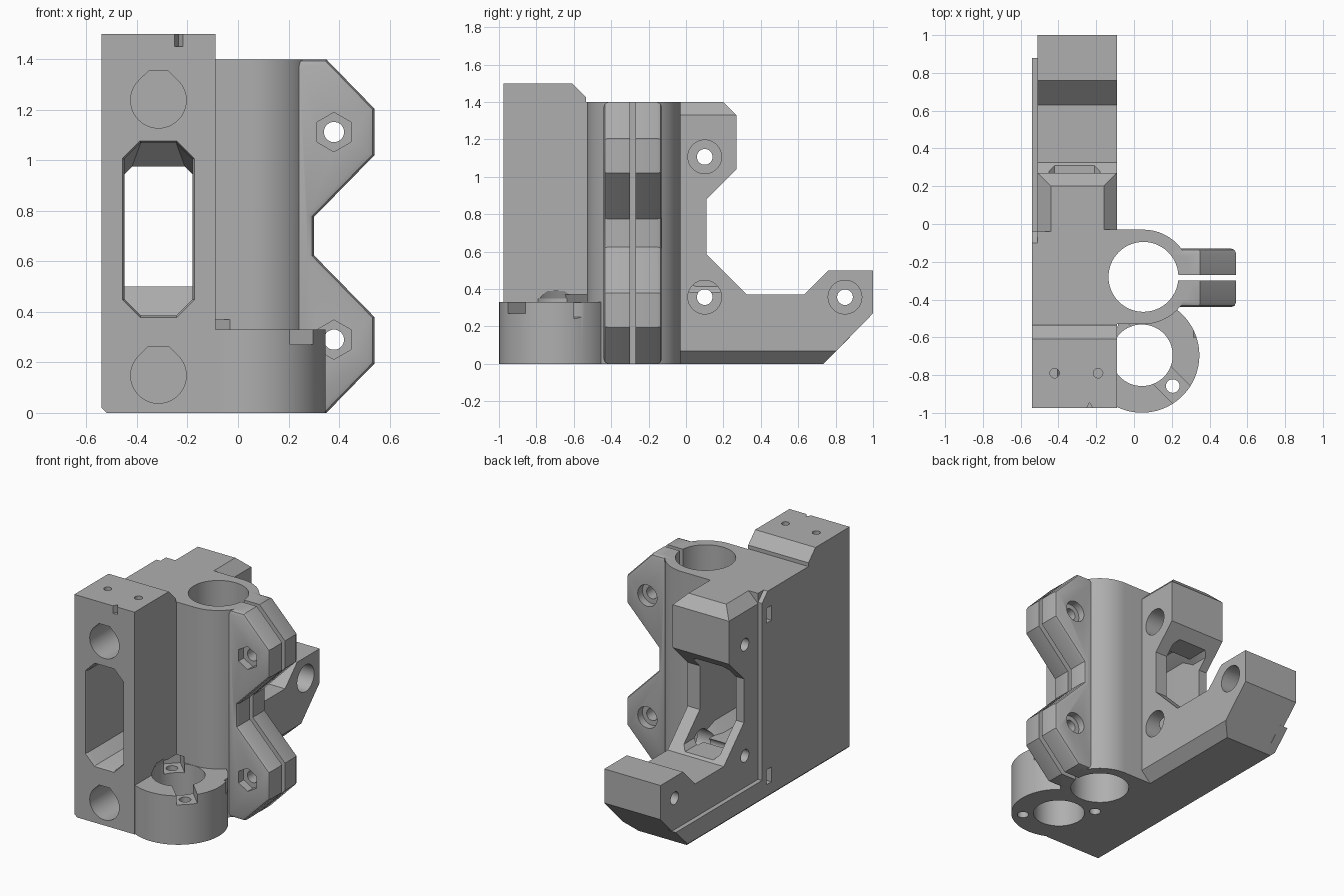
import bpy, bmesh, math

cube = bpy.data.objects.get("Cube")
if cube:
    bpy.data.objects.remove(cube, do_unlink=True)

grey = bpy.data.materials.new("plain_grey")
grey.use_nodes = True
grey.diffuse_color = (0.43, 0.43, 0.43, 1)
grey.node_tree.nodes["Principled BSDF"].inputs["Base Color"].default_value = (0.43, 0.43, 0.43, 1)


def place(axis, u, v, d):
    return {"x": (d, u, v), "y": (u, d, v), "z": (u, v, d)}[axis]


def loft(name, axis, sections):
    """Solid through matching outlines, each given as (depth, points)."""
    bm = bmesh.new()
    rings = [[bm.verts.new(place(axis, u, v, d)) for u, v in pts] for d, pts in sections]
    n = len(rings[0])
    for a, b in zip(rings, rings[1:]):
        for i in range(n):
            bm.faces.new((a[i], a[(i + 1) % n], b[(i + 1) % n], b[i]))
    bm.faces.new(rings[0])
    bm.faces.new(rings[-1])
    bmesh.ops.recalc_face_normals(bm, faces=bm.faces)
    mesh = bpy.data.meshes.new(name)
    bm.to_mesh(mesh)
    bm.free()
    obj = bpy.data.objects.new(name, mesh)
    bpy.context.collection.objects.link(obj)
    mesh.materials.append(grey)
    return obj


def prism(name, axis, pts, lo, hi):
    return loft(name, axis, [(lo, pts), (hi, pts)])


def circle(u, v, r, n=64, start=0.0):
    return [(u + r * math.cos(start + 2 * math.pi * i / n),
             v + r * math.sin(start + 2 * math.pi * i / n)) for i in range(n)]


def rect(u0, v0, u1, v1):
    return [(u0, v0), (u1, v0), (u1, v1), (u0, v1)]


def octagon(u0, v0, u1, v1, c):
    return [(u0 + c, v0), (u1 - c, v0), (u1, v0 + c), (u1, v1 - c),
            (u1 - c, v1), (u0 + c, v1), (u0, v1 - c), (u0, v0 + c)]


def teardrop(u, v, r):
    arc = [math.radians(135 + 270 * i / 40) for i in range(41)]
    pts = [(u + r * math.cos(a), v + r * math.sin(a)) for a in arc]
    return pts + [(u + 0.04, v + r + 0.005), (u - 0.04, v + r + 0.005)]


def apply_modifier(obj, mod):
    bpy.context.view_layer.objects.active = obj
    bpy.ops.object.modifier_apply(modifier=mod.name)


def combine(obj, other, operation):
    mod = obj.modifiers.new("combine", "BOOLEAN")
    mod.operation = operation
    mod.solver = "EXACT"
    mod.object = other
    apply_modifier(obj, mod)
    bpy.data.objects.remove(other, do_unlink=True)


# Main body: rod block in front, motor arms behind
front_pts = [(-0.975, 0), (-0.975, 1.5), (-0.61, 1.5), (-0.535, 1.425), (-0.535, 1.4)]
body_pts = front_pts + [(0.2, 1.4), (0.27, 1.33), (0.27, 1.04), (0.11, 0.88),
                        (0.11, 0.585), (0.325, 0.37), (0.63, 0.37), (0.76, 0.5),
                        (1, 0.5), (1, 0.27), (0.735, 0)]
body = prism("clamp_bracket", "x", body_pts, -0.51, -0.09)

# Chamfers along the arm edges
c = 0.07
for x, s, z, t, y0 in ((-0.09, 1, 1.4, 1, -0.03), (-0.51, -1, 1.4, 1, -0.04), (-0.09, 1, 0, -1, -0.03)):
    e = 0.02
    tri = [(x + s * e, z + t * e), (x - s * (c + e), z + t * e), (x + s * e, z - t * (c + e))]
    combine(body, prism("edge_cutter", "y", tri, y0, 1.1), "DIFFERENCE")

# Raised left side and its low strip
combine(body, prism("left_skin", "x", front_pts + [(-0.1, 1.4), (-0.04, 1.34), (-0.04, 0)],
                    -0.54, -0.48), "UNION")
strip = [(-0.1, 0), (0.735, 0), (0.88, 0.145), (-0.1, 0.145)]
combine(body, prism("left_strip", "x", strip, -0.54, -0.48), "UNION")
combine(body, prism("corner_cutter", "y", [(-0.56, -0.02), (-0.5, -0.02), (-0.56, 0.04)],
                    -1.1, 1.1), "DIFFERENCE")

# Bearing tube with its flat web to the body
BX, BY = 0.05, -0.28
half = [(BX + 0.25 * math.cos(math.radians(a)), BY + 0.25 * math.sin(math.radians(a)))
        for a in range(-90, 91, 5)]
combine(body, prism("bearing_tube", "z", half + [(-0.2, -0.03), (-0.2, -0.53)], 0, 1.4), "UNION")

# Clamp flanges
low = [(0.1, 0), (0.35, 0), (0.54, 0.195), (0.54, 0.38), (0.3, 0.625)]
flange_pts = low + [(u, 1.4 - v) for u, v in reversed(low)]
flange = prism("clamp_flange", "y", flange_pts, -0.44, -0.13)
bevel = flange.modifiers.new("rim", "BEVEL")
bevel.width = 0.025
bevel.segments = 2
bevel.limit_method = "ANGLE"
bevel.angle_limit = math.radians(60)
apply_modifier(flange, bevel)
combine(body, flange, "UNION")

# Screw nut ring
NX, NY = 0.042, -0.695
combine(body, prism("nut_ring", "z", circle(NX, NY, 0.304, 96), 0, 0.33), "UNION")

cutters = [
    # Bearing bore, clamp slit and screw bore
    ("z", circle(BX, BY, 0.185), -0.1, 1.6),
    ("y", rect(0.2, -0.1, 0.7, 1.6), -0.3, -0.27),
    ("z", circle(NX, NY, 0.163), -0.1, 0.35),
    # Small top holes and the front notch
    ("z", circle(-0.42, -0.79, 0.025, 20), 1.3, 1.6),
    ("z", circle(-0.19, -0.79, 0.025, 20), 1.3, 1.6),
    ("z", [(-0.265, -1), (-0.205, -1), (-0.235, -0.945)], 1.45, 1.6),
]
# Rod sockets with side windows
for z in (0.148, 1.238):
    cutters += [("y", teardrop(-0.315, z, 0.11), -1.1, -0.06),
                ("x", rect(-0.14, z - 0.05, -0.085, z + 0.05), -0.6, -0.35)]
# Motor screws
for y, z in ((0.1, 0.357), (0.1, 1.107), (0.85, 0.357)):
    cutters += [("x", circle(y, z, 0.042, 32), -0.7, 0.0),
                ("x", circle(y, z, 0.09, 48), -0.22, 0.0)]
# Clamp screws: hexagon in front, round behind
for z in (0.29, 1.112):
    cutters += [("y", circle(0.38, z, 0.04, 32), -0.6, 0.0),
                ("y", circle(0.38, z, 0.078, 6, math.pi / 6), -0.6, -0.385),
                ("y", circle(0.38, z, 0.072, 32), -0.18, 0.0)]
# Nut ring screws with open traps
k = math.sqrt(0.5)
for s in (1, -1):
    corners = [(0.1, -0.065), (0.36 if s > 0 else 0.3, -0.065),
               (0.36 if s > 0 else 0.3, 0.065), (0.1, 0.065)]
    trap = [(NX + s * k * (r + t), NY + s * k * (t - r)) for r, t in corners]
    cutters += [("z", circle(NX + s * 0.163, NY - s * 0.163, 0.036, 24), -0.1, 0.3),
                ("z", trap, 0.27, 0.37)]
for axis, pts, lo, hi in cutters:
    combine(body, prism("cutter", axis, pts, lo, hi), "DIFFERENCE")

# Flared roof of the screw bore under the block
combine(body, loft("bore_flare", "z", [(0.34, circle(NX, NY, 0.163)),
                                       (0.39, circle(NX, NY, 0.14))]), "DIFFERENCE")

# Belt slot with a flared mouth and lower rear ceiling
mouth = octagon(-0.467, 0.37, -0.163, 1.085, 0.075)
front = octagon(-0.45, 0.385, -0.18, 1.07, 0.065)
rear = octagon(-0.45, 0.385, -0.18, 0.975, 0.03)
combine(body, loft("belt_slot", "y", [(-1.0, mouth), (-0.955, front), (-0.05, front),
                                      (0.05, rear), (0.45, rear)]), "DIFFERENCE")

# One material and crisp smooth shading
body.data.materials.clear()
body.data.materials.append(grey)
for p in body.data.polygons:
    p.material_index = 0
bpy.ops.object.select_all(action="DESELECT")
body.select_set(True)
bpy.context.view_layer.objects.active = body
bpy.ops.object.shade_smooth_by_angle(angle=math.radians(30))
